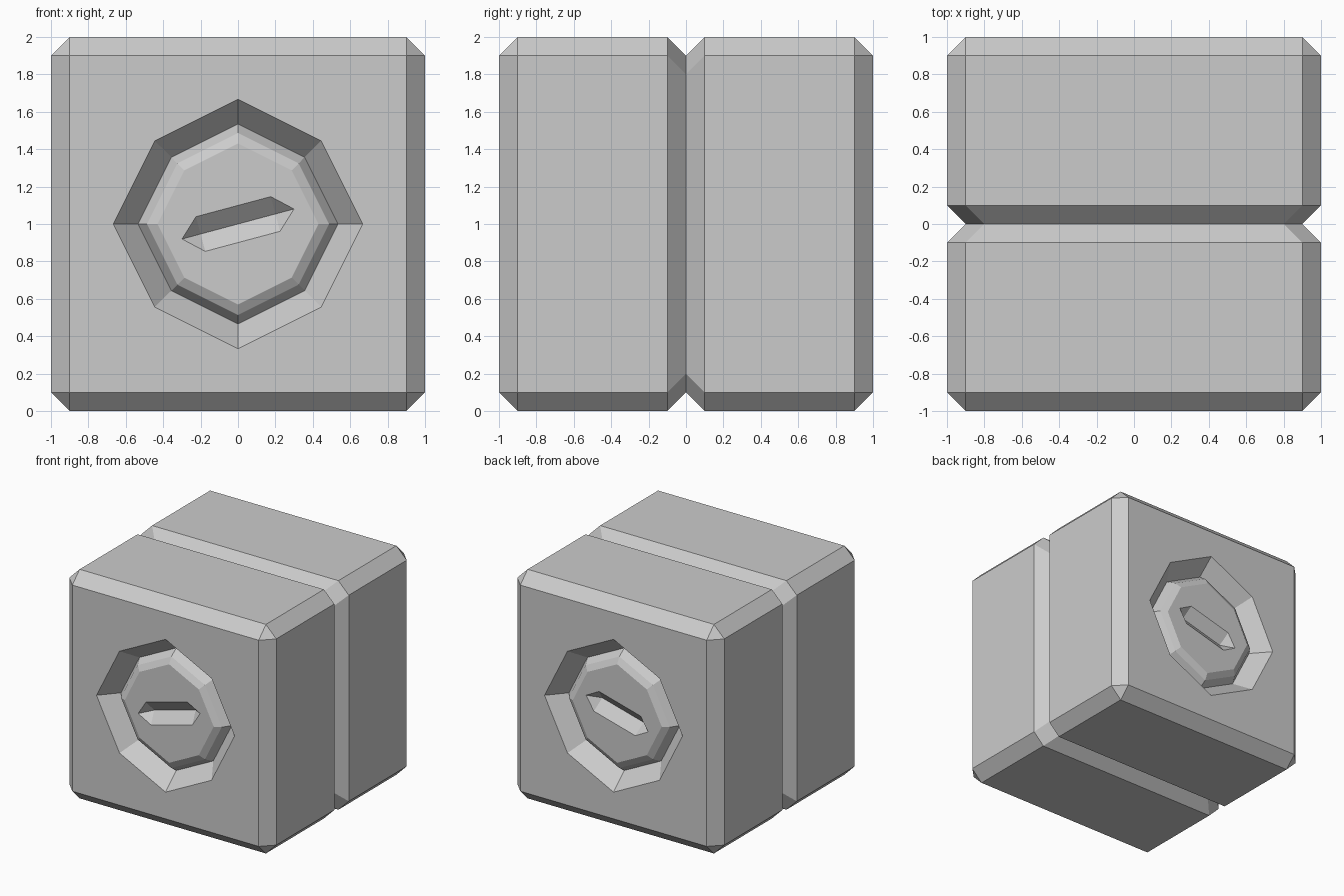
import bpy
import bmesh
import math

if "Cube" in bpy.data.objects:
    bpy.data.objects.remove(bpy.data.objects["Cube"])

bm = bmesh.new()


def ring(points, y):
    """Loop of vertices facing -y, centred on z = 1."""
    return [bm.verts.new((x, y, z + 1)) for x, z in points]


def loft(a, b):
    n = len(a)
    for i in range(n):
        j = (i + 1) % n
        bm.faces.new((a[i], a[j], b[j], b[i]))


def chamfered_square(h, c):
    k = h - c
    return [(h, -k), (h, k), (k, h), (-k, h), (-h, k), (-h, -k), (-k, -h), (k, -h)]


def octagon(r):
    d = r * 2 / 3
    return [(r, 0), (d, d), (0, r), (-d, d), (-r, 0), (-d, -d), (0, -r), (d, -d)]


def turned(points, degrees):
    c, s = math.cos(math.radians(degrees)), math.sin(math.radians(degrees))
    return [(u * c - v * s, u * s + v * c) for u, v in points]


def loop_edges(verts):
    n = len(verts)
    edges = []
    for i in range(n):
        pair = (verts[i], verts[(i + 1) % n])
        edges.append(bm.edges.get(pair) or bm.edges.new(pair))
    return edges


def fill_between(outer, inner):
    bmesh.ops.triangle_fill(bm, use_beauty=True, use_dissolve=False,
                            edges=loop_edges(outer) + loop_edges(inner))


# Front half of the shell, from the middle groove to the front bevel
groove = ring(chamfered_square(0.9, 0.1), 0)
back_rim = ring(chamfered_square(1, 0.1), -0.1)
front_rim = ring(chamfered_square(1, 0.1), -0.9)
front = ring([(0.9, -0.9), (0.9, 0.9), (-0.9, 0.9), (-0.9, -0.9)], -1)
loft(groove, back_rim)
loft(back_rim, front_rim)
for i in range(4):
    a, b, c = (front_rim[(2 * i + k) % 8] for k in range(3))
    p, q = front[i], front[(i + 1) % 4]
    bm.faces.new((a, b, q, p))
    bm.faces.new((b, c, q))

# Octagonal recess with a bevelled boss in it
profile = [(0.667, -1), (0.535, -0.85), (0.487, -0.92), (0.43, -0.95)]
rings = [ring(octagon(r), y) for r, y in profile]
for a, b in zip(rings, rings[1:]):
    loft(a, b)
fill_between(front, rings[0])

# Slanted V-shaped slot in the boss
w, v = 0.207, 0.096
slot = ring(turned([(0.31, 0), (w, v), (-w, v), (-0.31, 0), (-w, -v), (w, -v)], 15), -0.95)
right, left = ring(turned([(w, 0), (-w, 0)], 15), -0.87)
fill_between(rings[-1], slot)
for face in ((slot[0], slot[1], right), (slot[1], slot[2], left, right),
             (slot[2], slot[3], left), (slot[3], slot[4], left),
             (slot[4], slot[5], right, left), (slot[5], slot[0], right)):
    bm.faces.new(face)

# Back half is a mirror copy welded along the groove
copy = bmesh.ops.duplicate(bm, geom=bm.verts[:] + bm.edges[:] + bm.faces[:])
for e in copy["geom"]:
    if isinstance(e, bmesh.types.BMVert):
        e.co.y = -e.co.y
bmesh.ops.remove_doubles(bm, verts=bm.verts[:], dist=0.0001)
bmesh.ops.recalc_face_normals(bm, faces=bm.faces[:])

mesh = bpy.data.meshes.new("grooved_block")
bm.to_mesh(mesh)
bm.free()
bpy.context.collection.objects.link(bpy.data.objects.new("grooved_block", mesh))
